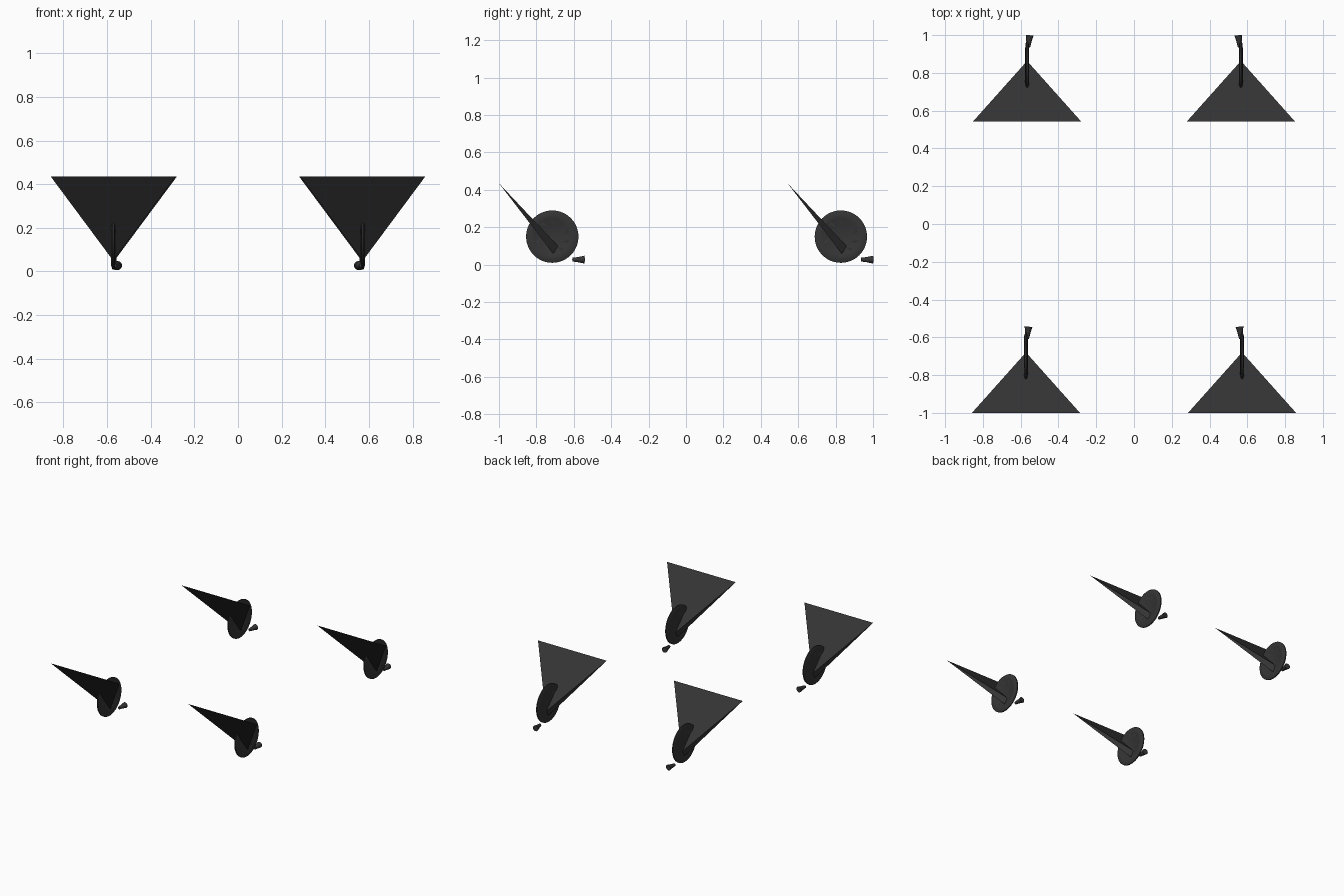
import bpy, bmesh, math
from mathutils import Vector

if "Cube" in bpy.data.objects:
    bpy.data.objects.remove(bpy.data.objects["Cube"])

dark = bpy.data.materials.new("dark_grey")
dark.diffuse_color = (0.035, 0.035, 0.035, 1)
dark.use_nodes = True
dark.node_tree.nodes["Principled BSDF"].inputs["Base Color"].default_value = dark.diffuse_color


def make(name, bm, smooth=True):
    bmesh.ops.recalc_face_normals(bm, faces=bm.faces)
    me = bpy.data.meshes.new(name)
    bm.to_mesh(me)
    bm.free()
    ob = bpy.data.objects.new(name, me)
    bpy.context.collection.objects.link(ob)
    me.materials.append(dark)
    if smooth:
        bpy.ops.object.select_all(action='DESELECT')
        ob.select_set(True)
        bpy.context.view_layer.objects.active = ob
        bpy.ops.object.shade_smooth_by_angle(angle=math.radians(35))
    return ob


def lathe(name, profile, center, axis, n):
    """Revolve (offset along axis, radius) points; zero radius closes an end."""
    bm = bmesh.new()
    q = Vector((0, 0, 1)).rotation_difference(Vector(axis))
    rings = []
    for h, r in profile:
        rings.append([bm.verts.new(Vector(center) + q @ Vector(
            (r * math.cos(2 * math.pi * i / n), r * math.sin(2 * math.pi * i / n), h)))
            for i in range(n)])
    for a, b in zip(rings, rings[1:]):
        for i in range(n):
            bm.faces.new((a[i], a[(i + 1) % n], b[(i + 1) % n], b[i]))
    bmesh.ops.remove_doubles(bm, verts=bm.verts, dist=1e-6)
    return make(name, bm)


def corner(tag, x, y, s):
    # thin disc with rounded rim and slightly recessed hub
    lathe(f"disc_{tag}", [(-.005, 0), (-.005, .09), (-.010, .10), (-.009, .125), (-.004, .14),
                          (.004, .14), (.009, .125), (.010, .10), (.005, .09), (.005, 0)],
          (s * x, y, .15), (1, 0, 0), 48)
    # raised fins around the hub
    bm = bmesh.new()
    for side in (-1, 1):
        for k in range(10):
            a = 2 * math.pi * k / 10
            pts = []
            for r, da, h in ((.055, 0, .004), (.1, .25, .004), (.088, .45, .009)):
                pts.append(bm.verts.new((s * x + side * h, y + r * math.cos(a + da),
                                         .15 + r * math.sin(a + da))))
            bm.faces.new(pts)
    make(f"hub_fins_{tag}", bm, False)
    # wedge: wide upper edge tapering to a short crosswise edge at the hub
    bm = bmesh.new()
    a, b, c, d = [bm.verts.new((s * x + p[0], y + p[1], p[2])) for p in
                  ((-.286, -.285, .435), (.286, -.285, .435), (0, .035, .095), (0, .012, .05))]
    for f in ((a, b, c), (a, d, b), (a, c, d), (b, d, c)):
        bm.faces.new(f)
    make(f"wedge_{tag}", bm, False)
    # small flared nozzle behind the disc
    lathe(f"nozzle_{tag}", [(0, 0), (0, .010), (.03, .014), (.064, .021), (.064, 0)],
          (s * (x - .006), y + .108, .027), Vector((-s * .12, 1, 0)).normalized(), 16)


for s, side in ((-1, "left"), (1, "right")):
    corner(f"front_{side}", .572, -.715, s)
    corner(f"rear_{side}", .566, .828, s)
